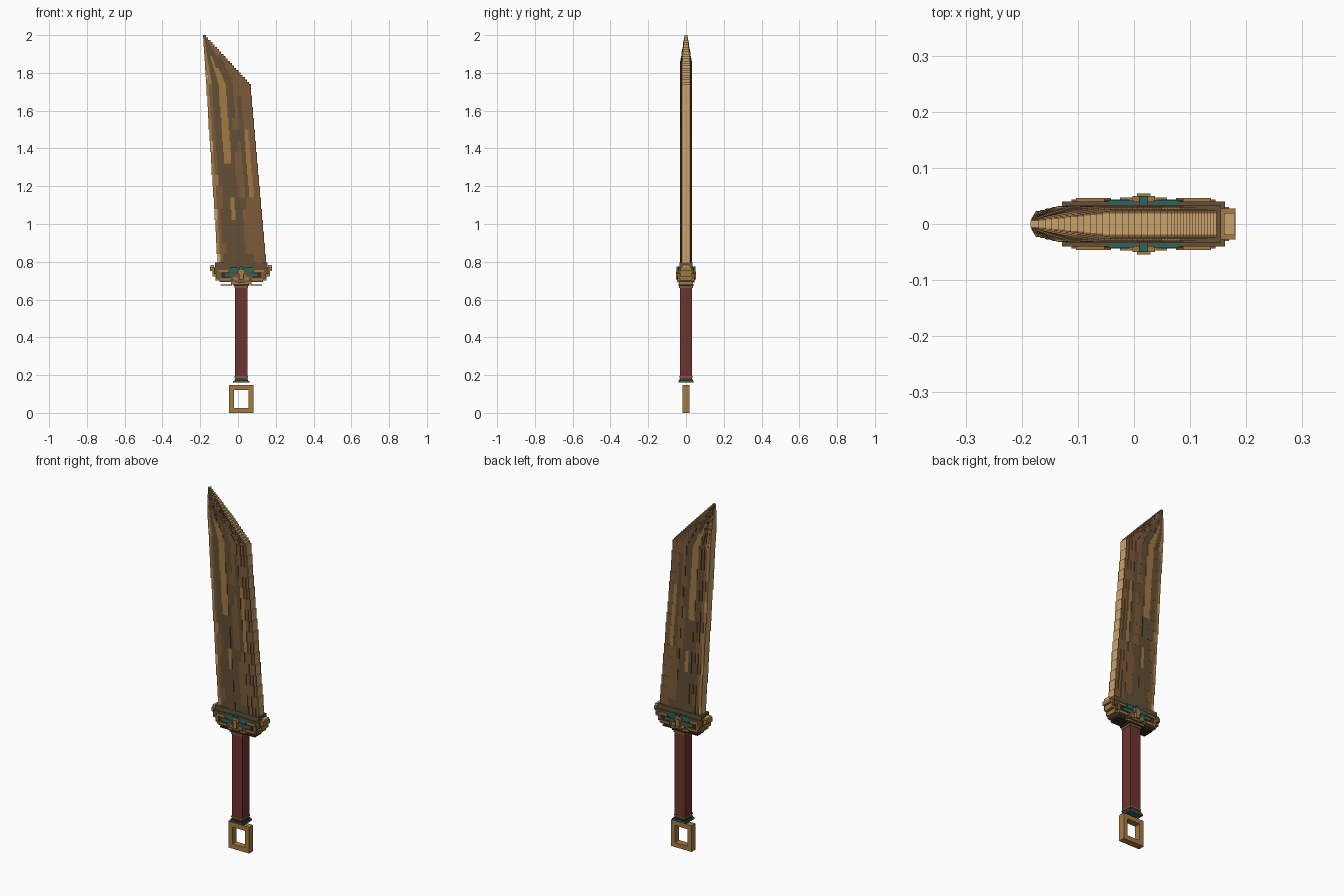
import bpy, bmesh, random
from mathutils import Matrix, Vector

random.seed(7)
cube = bpy.data.objects.get("Cube")
if cube:
    bpy.data.objects.remove(cube)


def make_mat(name, code):
    lin = []
    for i in (0, 2, 4):
        c = int(code[i:i + 2], 16) / 255
        lin.append(c / 12.92 if c < 0.04 else ((c + 0.055) / 1.055) ** 2.4)
    m = bpy.data.materials.new(name)
    m.use_nodes = True
    m.diffuse_color = (*lin, 1)
    m.node_tree.nodes["Principled BSDF"].inputs["Base Color"].default_value = (*lin, 1)
    return m


COLOURS = {"tan": "caa46c", "gold": "a37a45", "brown": "7d5b3b", "dark": "634f36",
           "red": "6e342f", "teal": "2d655c", "deep": "3a2d20"}
MATS = {k: make_mat(k, v) for k, v in COLOURS.items()}
NAMES = list(MATS)
CX = 0.017  # centre line of grip and guard


def add_box(bm, x, y, z, colour):
    """Box given by its (low, high) range on each axis."""
    lo, hi = (Vector(p) for p in zip(x, y, z))
    mat = Matrix.Translation((lo + hi) / 2) @ Matrix.Diagonal((*(hi - lo), 1))
    verts = bmesh.ops.create_cube(bm, size=1, matrix=mat)["verts"]
    for f in {f for v in verts for f in v.link_faces}:
        f.material_index = NAMES.index(colour)


def finish(bm, name):
    mesh = bpy.data.meshes.new(name)
    bm.to_mesh(mesh)
    bm.free()
    for m in MATS.values():
        mesh.materials.append(m)
    bpy.context.collection.objects.link(bpy.data.objects.new(name, mesh))


def part(name, boxes):
    """Boxes centred on the grip: x offset, half x, half y, z low, z high, colour."""
    bm = bmesh.new()
    for dx, hx, hy, z0, z1, colour in boxes:
        add_box(bm, (CX + dx - hx, CX + dx + hx), (-hy, hy), (z0, z1), colour)
    finish(bm, name)


# Blade outline: leaning edges, then a slanted stepped tip
BASE, BEND, TOP = 0.78, 1.74, 2.0


def left_edge(z):
    return -0.107 - 0.078 * (z - BASE) / (TOP - BASE)


def right_edge(z):
    if z <= BEND:
        return 0.15 - 0.085 * (z - BASE) / (BEND - BASE)
    return 0.065 - 0.24 * (z - BEND) / (TOP - BEND)


ROWS, STEPS = 16, 21
levels = [BASE + (BEND - BASE) * i / ROWS for i in range(ROWS)]
levels += [BEND + (TOP - BEND) * i / STEPS for i in range(STEPS + 1)]

# Blade bands across the width: end fraction, half depth, main colour, streak colour, chance
BANDS = [(0.06, 0.023, "gold", "tan", 0.4), (0.13, 0.025, "brown", "gold", 0.4),
         (0.20, 0.028, "dark", "brown", 0.2), (0.28, 0.030, "dark", "dark", 0),
         (0.36, 0.032, "dark", "gold", 0.5), (0.44, 0.032, "dark", "gold", 0.3),
         (0.52, 0.030, "dark", "dark", 0), (0.60, 0.030, "dark", "brown", 0.3),
         (0.68, 0.032, "dark", "brown", 0.3), (0.77, 0.032, "brown", "dark", 0.4),
         (0.86, 0.030, "brown", "gold", 0.4), (0.93, 0.027, "brown", "gold", 0.2),
         (1.00, 0.024, "brown", "brown", 0)]

core, plates = bmesh.new(), bmesh.new()
streak = [False] * len(BANDS)
for z0, z1 in zip(levels, levels[1:]):
    mid = (z0 + z1) / 2
    a, b = left_edge(mid), right_edge(mid)
    slim = min(1, 0.25 + (TOP - mid) * 5)
    inner = 0.019 * slim
    add_box(core, (a, b), (-inner, inner), (z0, z1), "tan")
    start = 0
    for i, (end, depth, colour, alt, chance) in enumerate(BANDS):
        if random.random() < (0.4 if z0 < BEND else 0.1):
            streak[i] = random.random() < chance
        x = (a + (b - a) * start, a + (b - a) * end)
        for y in ((-depth * slim, -inner), (inner, depth * slim)):
            add_box(plates, x, y, (z0, z1), alt if streak[i] else colour)
        start = end
finish(core, "blade_core")
finish(plates, "blade_faces")

# Guard: stepped block, narrowing toward the grip
part("guard_block", [
    (0, 0.138, 0.034, 0.765, 0.795, "dark"),
    (0, 0.145, 0.040, 0.735, 0.768, "dark"),
    (0, 0.130, 0.040, 0.712, 0.735, "brown"),
    (0, 0.115, 0.040, 0.692, 0.712, "dark"),
    (0, 0.055, 0.036, 0.680, 0.692, "gold")])

# Guard end caps and trim, mirrored left and right
trim = []
for s in (-1, 1):
    trim += [
        (s * 0.150, 0.014, 0.028, 0.750, 0.772, "gold"),
        (s * 0.153, 0.010, 0.020, 0.772, 0.784, "tan"),
        (s * 0.140, 0.012, 0.030, 0.722, 0.750, "gold"),
        (s * 0.123, 0.012, 0.032, 0.700, 0.722, "gold"),
        (s * 0.095, 0.025, 0.046, 0.745, 0.757, "gold"),
        (s * 0.088, 0.030, 0.046, 0.700, 0.712, "gold"),
        (s * 0.118, 0.010, 0.044, 0.712, 0.745, "brown"),
        (s * 0.080, 0.024, 0.042, 0.714, 0.743, "deep"),
        (s * 0.055, 0.030, 0.044, 0.722, 0.738, "teal"),
        (s * 0.040, 0.022, 0.042, 0.745, 0.770, "teal"),
        (s * 0.030, 0.012, 0.047, 0.700, 0.720, "gold"),
        (s * 0.080, 0.030, 0.030, 0.674, 0.680, "deep")]
part("guard_trim", trim)

# Central ornament on both faces of the guard
part("guard_ornament", [
    (0, 0.020, 0.050, 0.735, 0.760, "gold"),
    (0, 0.012, 0.054, 0.705, 0.748, "gold"),
    (0, 0.008, 0.050, 0.760, 0.775, "teal"),
    (0, 0.022, 0.046, 0.690, 0.706, "brown")])

# Grip with collars
part("grip", [(0, 0.033, 0.033, 0.175, 0.675, "red")])
part("grip_collars", [
    (0, 0.042, 0.040, 0.672, 0.682, "deep"),
    (0, 0.036, 0.036, 0.660, 0.672, "brown"),
    (0, 0.035, 0.035, 0.186, 0.194, "brown"),
    (0, 0.036, 0.036, 0.170, 0.178, "deep"),
    (0, 0.043, 0.039, 0.160, 0.170, "teal")])

# Square pommel ring
part("pommel_ring", [
    (0, 0.065, 0.018, 0.0, 0.026, "gold"),
    (0, 0.065, 0.018, 0.122, 0.148, "gold"),
    (-0.052, 0.013, 0.018, 0.026, 0.122, "gold"),
    (0.052, 0.013, 0.018, 0.026, 0.122, "gold")])
